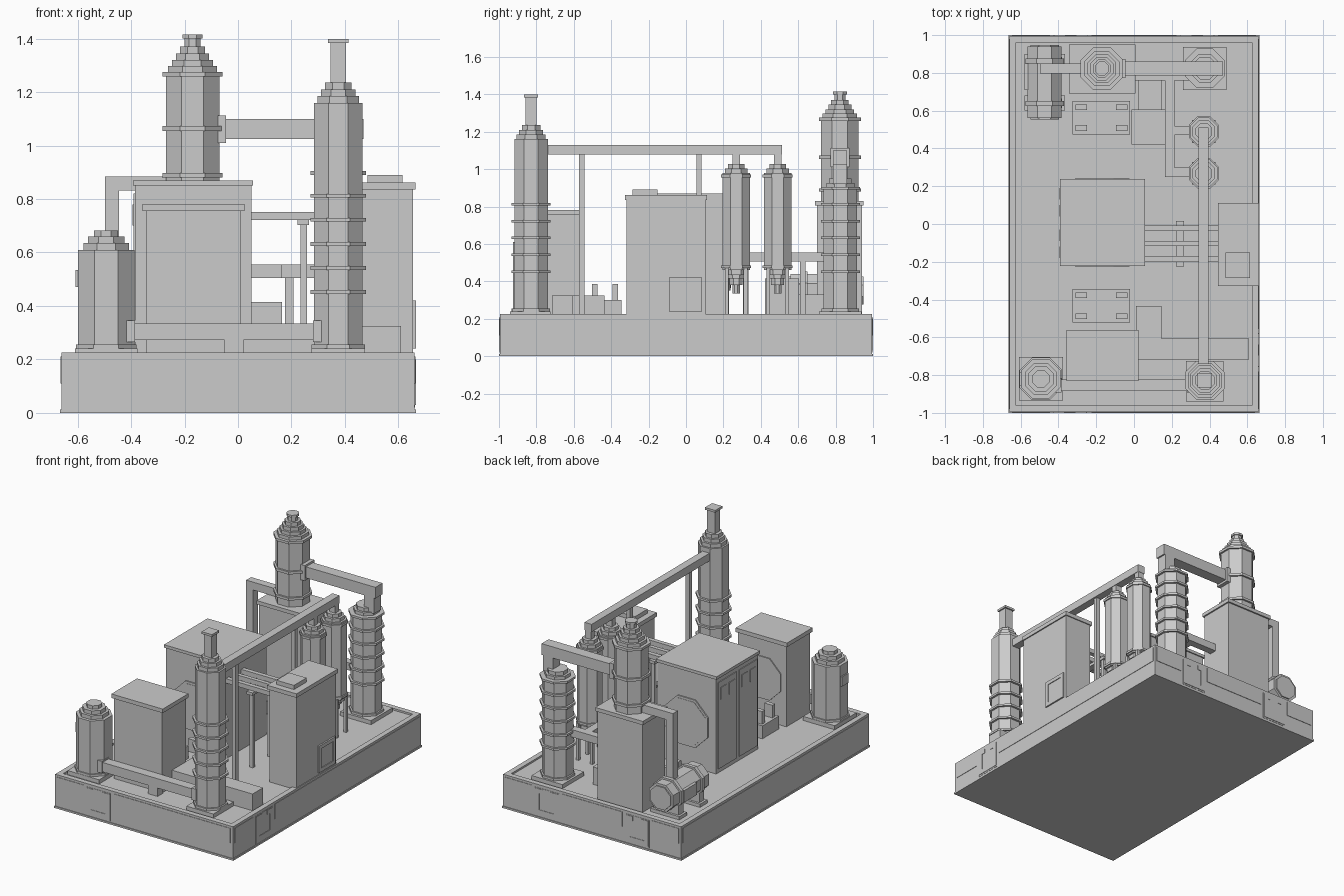
import bpy, bmesh, math
from mathutils import Matrix, Vector

grey = bpy.data.materials.new("plain_grey")
grey.diffuse_color = (0.6, 0.6, 0.6, 1)


def finish(name, bm):
    me = bpy.data.meshes.new(name)
    bm.to_mesh(me)
    bm.free()
    me.materials.append(grey)
    ob = bpy.data.objects.new(name, me)
    bpy.context.collection.objects.link(ob)
    return ob


def add_box(bm, x0, x1, y0, y1, z0, z1):
    m = Matrix.Translation(((x0 + x1) / 2, (y0 + y1) / 2, (z0 + z1) / 2)) @ \
        Matrix.Diagonal((abs(x1 - x0), abs(y1 - y0), abs(z1 - z0), 1))
    return bmesh.ops.create_cube(bm, size=1, matrix=m)["verts"]


def boxes(name, *dims):
    bm = bmesh.new()
    for d in dims:
        add_box(bm, *d)
    return finish(name, bm)


def stack(name, loc, layers, axis="z"):
    """Stacked octagonal prisms: (flat-to-centre radius, start, end) along an axis."""
    bm = bmesh.new()
    rot = {"z": Matrix(), "y": Matrix.Rotation(-math.pi / 2, 4, "X"),
           "x": Matrix.Rotation(math.pi / 2, 4, "Y")}[axis]
    for r, a, b in layers:
        m = Matrix.Translation(loc) @ rot @ Matrix.Translation((0, 0, (a + b) / 2)) @ \
            Matrix.Rotation(math.pi / 8, 4, "Z")
        R = r / math.cos(math.pi / 8)
        bmesh.ops.create_cone(bm, cap_ends=True, segments=8, radius1=R, radius2=R,
                              depth=b - a, matrix=m)
    return finish(name, bm)


def wall_boxes(name, side, rects):
    """Raised plates (u0, u1, z0, z1, out) on a side of the base."""
    out = []
    for u0, u1, z0, z1, t in rects:
        if side[1] == "y":
            s = 1 if side[0] == "+" else -1
            out.append((u0, u1, s * 0.985, s * (0.994 + t), z0, z1))
        else:
            s = 1 if side[0] == "+" else -1
            out.append((s * 0.65, s * (0.659 + t), u0, u1, z0, z1))
    return boxes(name, *out)


# base with raised rim
bm = bmesh.new()
add_box(bm, -0.66, 0.66, -0.995, 0.995, 0, 0.225)
bm.faces.ensure_lookup_table()
top = max(bm.faces, key=lambda f: f.calc_center_median().z)
bmesh.ops.inset_region(bm, faces=[top], thickness=0.05)
deck = bmesh.ops.extrude_face_region(bm, geom=[top])
bmesh.ops.translate(bm, verts=[v for v in deck["geom"] if isinstance(v, bmesh.types.BMVert)],
                    vec=(0, 0, -0.012))
bmesh.ops.delete(bm, geom=[top], context="FACES_ONLY")
finish("base", bm)
boxes("base_edge", (-0.665, 0.665, -1, 1, 0, 0.012))


# base side panels and lifting brackets
def bracket(u):
    return [(u - 0.09, u + 0.09, 0.02, 0.205, 0.003),
            (u - 0.085, u - 0.055, 0.03, 0.2, 0.006), (u + 0.055, u + 0.085, 0.03, 0.2, 0.006),
            (u - 0.055, u + 0.055, 0.03, 0.06, 0.006), (u - 0.055, u - 0.03, 0.17, 0.2, 0.006),
            (u + 0.03, u + 0.055, 0.17, 0.2, 0.006)]


def panel(a, b):
    return [(a, b, 0.11, 0.21, 0.004)]


wall_boxes("front_panels", "-y", panel(-0.645, -0.445) + bracket(-0.34) + panel(-0.225, 0.64))
wall_boxes("right_panels", "+x", panel(-0.98, -0.78) + bracket(-0.667) + panel(-0.555, 0.98))
wall_boxes("back_panels", "+y", panel(-0.645, -0.445) + bracket(-0.335) + panel(-0.225, 0.225)
           + bracket(0.335) + panel(0.445, 0.645))
wall_boxes("left_panels", "-x", panel(-0.98, 0.98))

Z = 0.21  # deck height

# front left storage tank
boxes("storage_tank_plinth", (-0.61, -0.375, -0.935, -0.705, Z, 0.24))
stack("storage_tank", (-0.493, -0.82, 0),
      [(0.113, Z, 0.255), (0.105, 0.25, 0.61), (0.085, 0.61, 0.635), (0.068, 0.635, 0.66),
       (0.045, 0.66, 0.683)])
boxes("storage_tank_port", (-0.607, -0.59, -0.855, -0.785, 0.47, 0.535))

# front right stack tower
boxes("stack_tower_plinth", (0.275, 0.475, -0.94, -0.725, Z, 0.24))
rings = [(0.104, z, z + 0.014) for z in (0.445, 0.535, 0.625, 0.715, 0.805)]
stack("stack_tower", (0.375, -0.828, 0),
      [(0.1, Z, 0.255), (0.09, 0.25, 1.16), (0.078, 1.16, 1.185), (0.064, 1.185, 1.21),
       (0.05, 1.21, 1.235)] + rings)
boxes("stack_chimney", (0.346, 0.404, -0.857, -0.799, 1.22, 1.385),
      (0.337, 0.413, -0.866, -0.79, 1.383, 1.398))

# back right tower
boxes("back_tower_plinth", (0.26, 0.49, 0.71, 0.938, Z, 0.24))
stack("back_tower", (0.375, 0.825, 0),
      [(0.1, Z, 0.255), (0.09, 0.25, 0.9), (0.075, 0.9, 0.925), (0.06, 0.925, 0.95),
       (0.104, 0.89, 0.904)] + rings)

# back box with tall tower
boxes("furnace_box", (-0.335, -0.002, 0.7, 0.94, Z, 0.81), (-0.345, 0.008, 0.69, 0.95, 0.805, 0.83))
stack("tall_tower", (-0.17, 0.823, 0),
      [(0.1, 0.82, 1.26), (0.112, 0.88, 0.897), (0.112, 1.055, 1.073), (0.112, 1.258, 1.275),
       (0.092, 1.275, 1.297), (0.076, 1.297, 1.32), (0.062, 1.32, 1.345), (0.047, 1.345, 1.37),
       (0.03, 1.37, 1.4), (0.037, 1.4, 1.415)])
boxes("tower_duct", (-0.08, 0.47, 0.785, 0.86, 1.025, 1.1), (0.385, 0.46, 0.785, 0.86, 0.92, 1.03),
      (-0.075, -0.045, 0.772, 0.873, 1.01, 1.113))

# horizontal tank and its duct
stack("drum", (-0.473, 0.75, 0.35),
      [(0.09, -0.19, 0.19), (0.102, -0.125, -0.1), (0.102, 0.1, 0.125), (0.075, -0.198, 0.198)], "y")
boxes("drum_saddles", *[(-0.565, -0.38, y - 0.025, y + 0.025, Z, 0.3) for y in (0.64, 0.86)],
      *[(-0.58, -0.365, y - 0.04, y + 0.04, Z, 0.235) for y in (0.64, 0.86)])
boxes("drum_port", (-0.58, -0.55, 0.71, 0.85, 0.31, 0.39))
boxes("drum_duct", (-0.498, -0.26, 0.798, 0.85, 0.832, 0.885), (-0.498, -0.446, 0.798, 0.85, 0.42, 0.84))

# central house with hatches and doors
boxes("house", (-0.385, 0.05, -0.215, 0.23, Z, 0.85), (-0.393, 0.057, -0.223, 0.238, 0.85, 0.87))
for n, y in (("front", -0.217), ("back", 0.232)):
    stack("house_hatch_" + n, (-0.168, y, 0.51), [(0.16, -0.006, 0.006), (0.145, -0.008, 0.008)], "y")
for a in (-0.2, 0.02):
    boxes("house_door", (-0.39, -0.38, a, a + 0.19, 0.24, 0.82),
          (-0.394, -0.385, a + 0.02, a + 0.08, 0.7, 0.78), (-0.394, -0.385, a + 0.11, a + 0.17, 0.7, 0.78))

# front box
boxes("front_box", (-0.345, 0.012, -0.82, -0.57, Z, 0.757), (-0.357, 0.024, -0.832, -0.56, 0.755, 0.782))
stack("front_box_hatch", (-0.167, -0.569, 0.5), [(0.14, -0.006, 0.006)], "y")

# duct along the front
boxes("front_duct", (-0.4, 0.3, -0.885, -0.822, 0.272, 0.335),
      (-0.425, -0.385, -0.893, -0.815, 0.265, 0.345), (0.28, 0.32, -0.893, -0.815, 0.265, 0.345),
      (-0.05, 0.02, -0.88, -0.825, Z, 0.275))

# low floor ducts
boxes("front_floor_duct", (0.012, 0.61, -0.717, -0.605, Z, 0.325), (0.01, 0.145, -0.61, -0.435, Z, 0.325))
boxes("back_floor_box", (-0.012, 0.165, 0.422, 0.605, Z, 0.415), (0.02, 0.145, 0.6, 0.78, Z, 0.33))

# pump skids between house and boxes
for n, yc in (("front", -0.433), ("back", 0.563)):
    boxes("skid_" + n, (-0.325, -0.02, yc - 0.088, yc + 0.088, Z, 0.3),
          *[(x - 0.03, x + 0.03, yc + d - 0.015, yc + d + 0.015, 0.295, 0.385)
            for x in (-0.28, -0.065) for d in (-0.055, 0.055)])

# right cabinet with framed hatch
boxes("cabinet", (0.455, 0.655, -0.318, 0.105, Z, 0.84), (0.445, 0.663, -0.327, 0.112, 0.835, 0.862),
      (0.485, 0.615, -0.285, -0.152, 0.86, 0.89))
boxes("cabinet_hatch", (0.65, 0.66, -0.09, 0.085, 0.24, 0.42),
      (0.65, 0.665, -0.09, -0.065, 0.24, 0.42), (0.65, 0.665, 0.06, 0.085, 0.24, 0.42),
      (0.65, 0.665, -0.09, 0.085, 0.395, 0.42), (0.65, 0.665, -0.09, 0.085, 0.24, 0.265))

# pipe rack between house and cabinet
boxes("rack_pipes", *[(0.04, 0.46, a, b, 0.722, 0.752)
                      for a, b in ((-0.037, -0.007), (-0.117, -0.09), (-0.2, -0.17))])
boxes("rack_support", (0.222, 0.265, -0.225, 0.015, 0.703, 0.723),
      *[(0.233, 0.258, y - 0.012, y + 0.012, Z, 0.71) for y in (-0.2, -0.01)])

# hanging vessels
for i, y in enumerate((0.268, 0.49)):
    stack("vessel_%d" % (i + 1), (0.37, y, 0),
          [(0.073, 0.46, 0.98), (0.08, 0.955, 0.97), (0.08, 0.47, 0.485), (0.06, 0.98, 1.003),
           (0.044, 1.003, 1.026), (0.06, 0.435, 0.46), (0.045, 0.415, 0.435), (0.035, 0.38, 0.415),
           (0.02, 0.335, 0.38)])
    boxes("vessel_pipe_%d" % (i + 1), (0.348, 0.392, y - 0.02, y + 0.02, 1.02, 1.09))
    boxes("vessel_legs_%d" % (i + 1), *[(x - 0.01, x + 0.01, y + d - 0.01, y + d + 0.01, Z, 0.47)
                                        for x in (0.318, 0.422) for d in (-0.05, 0.05)])

# overhead pipe with posts
boxes("overhead_pipe", (0.342, 0.395, -0.76, 0.512, 1.078, 1.13),
      *[(0.355, 0.383, y - 0.014, y + 0.014, Z, 1.085) for y in (-0.557, 0.07)])

# manifold linking vessels, back tower and furnace box
boxes("manifold", (0.163, 0.215, 0.25, 0.8, 0.505, 0.555), (-0.01, 0.3, 0.76, 0.81, 0.505, 0.555),
      *[(0.2, 0.31, y - 0.025, y + 0.025, 0.505, 0.555) for y in (0.275, 0.495)],
      *[(0.175, 0.208, y - 0.015, y + 0.015, Z, 0.51) for y in (0.32, 0.625)])
